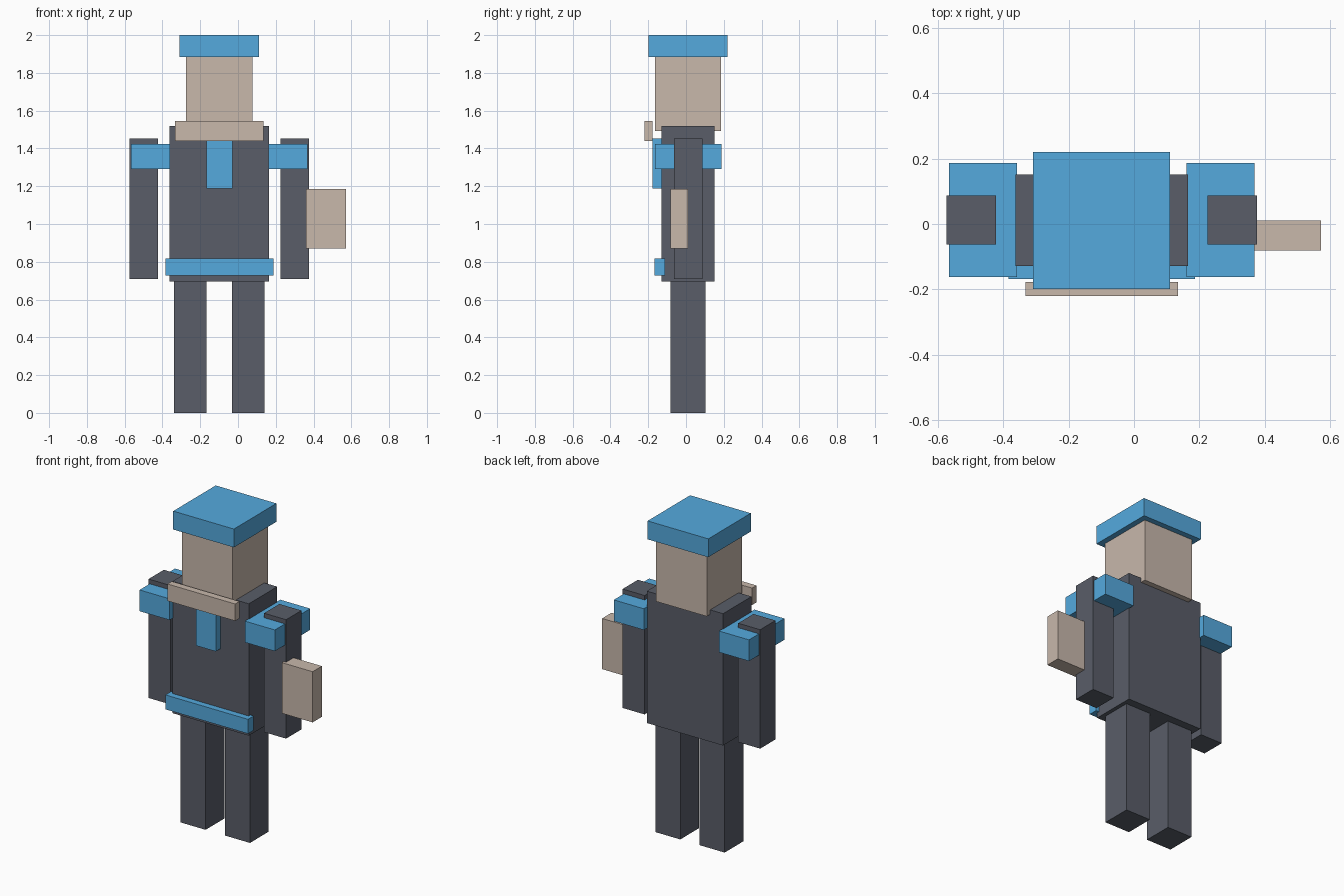
import bpy

if "Cube" in bpy.data.objects:
    bpy.data.objects.remove(bpy.data.objects["Cube"])

CX = -0.099  # centre line of the figure (the held panel shifts it off x = 0)


def material(name, rgb):
    m = bpy.data.materials.new(name)
    m.diffuse_color = (*rgb, 1)
    m.use_nodes = True
    m.node_tree.nodes["Principled BSDF"].inputs["Base Color"].default_value = m.diffuse_color
    return m


DARK = material("dark_cloth", (0.10, 0.11, 0.14))
BLUE = material("blue_trim", (0.09, 0.40, 0.73))
TAN = material("tan", (0.58, 0.48, 0.41))


def box(name, x, y, z, mat):
    """Box from (min, max) ranges on each axis."""
    r = (x, y, z)
    bpy.ops.mesh.primitive_cube_add(size=1, location=[(a + b) / 2 for a, b in r])
    o = bpy.context.object
    o.name = name
    o.scale = [b - a for a, b in r]
    bpy.ops.object.transform_apply(location=False, rotation=False, scale=True)
    o.data.materials.append(mat)
    return o


def centred(name, half, y, z, mat):
    return box(name, (CX - half, CX + half), y, z, mat)


def pair(name, inner, outer, y, z, mat):
    """Left and right copies about the figure's centre line."""
    box("left_" + name, (CX - outer, CX - inner), y, z, mat)
    box("right_" + name, (CX + inner, CX + outer), y, z, mat)


# Torso, head and hat
centred("torso", 0.264, (-0.129, 0.152), (0.695, 1.52), DARK)
centred("head", 0.175, (-0.164, 0.186), (1.492, 1.89), TAN)
centred("hat", 0.21, (-0.199, 0.221), (1.885, 2.0), BLUE)

# Front details
centred("collar", 0.234, (-0.221, -0.178), (1.44, 1.546), TAN)
centred("tie", 0.069, (-0.177, -0.125), (1.188, 1.452), BLUE)
centred("belt", 0.286, (-0.168, -0.112), (0.728, 0.818), BLUE)

# Limbs and shoulder pads
pair("leg", 0.067, 0.240, (-0.083, 0.102), (0, 0.70), DARK)
pair("arm", 0.324, 0.476, (-0.063, 0.088), (0.708, 1.452), DARK)
pair("shoulder_pad", 0.260, 0.468, (-0.163, 0.187), (1.291, 1.424), BLUE)

# Panel held beside the right arm
box("held_panel", (0.36, 0.573), (-0.081, 0.011), (0.869, 1.186), TAN)
